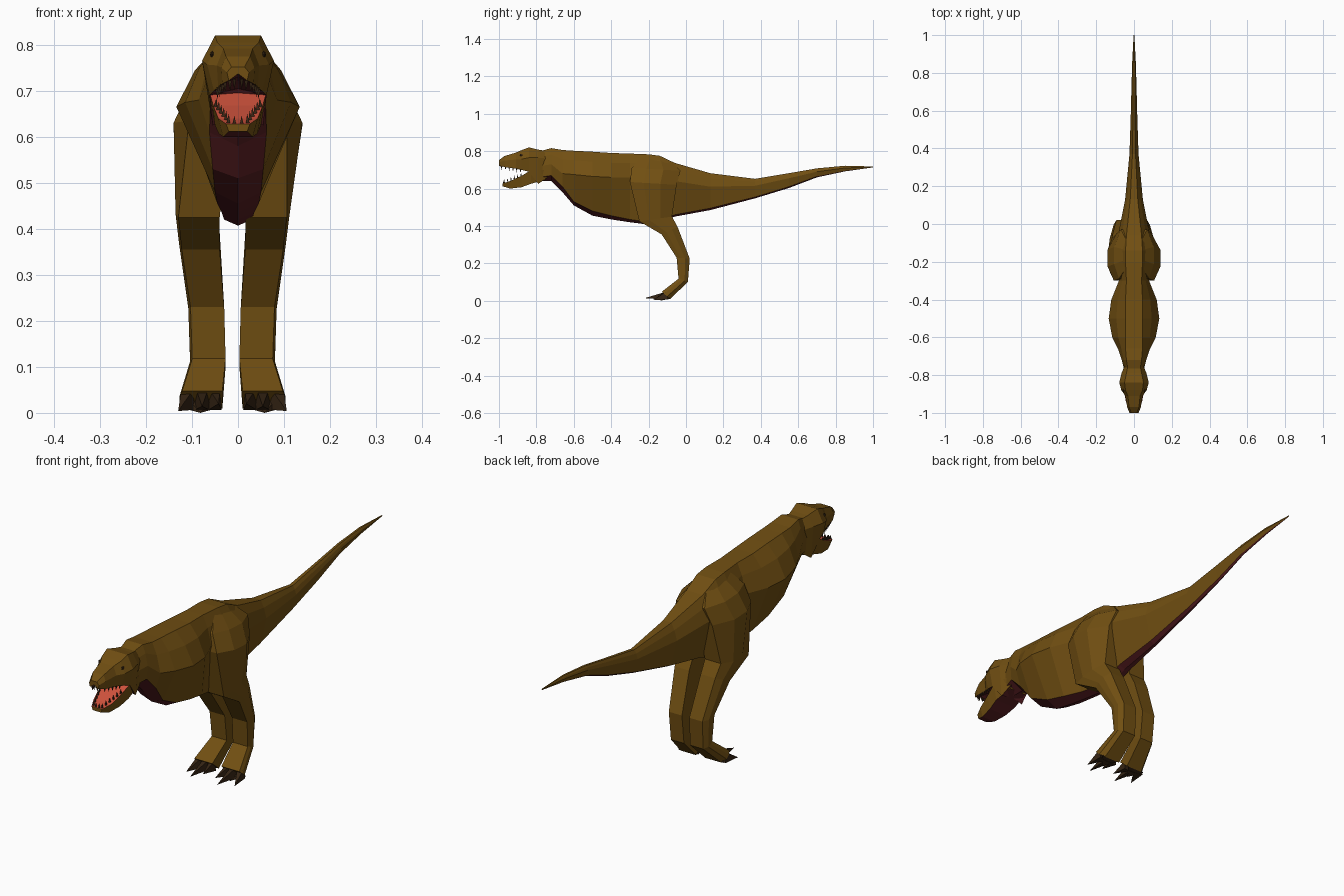
import bpy, bmesh, math
from mathutils import Vector


def material(name, rgb):
    m = bpy.data.materials.new(name)
    m.diffuse_color = (*rgb, 1)
    return m


HIDE = material("brown_hide", (0.165, 0.078, 0.006))
BELLY = material("maroon_belly", (0.105, 0.014, 0.017))
MOUTH = material("salmon_mouth", (0.62, 0.085, 0.045))
CLAW = material("dark_claw", (0.036, 0.018, 0.007))


def make(name, bm, mats):
    bmesh.ops.recalc_face_normals(bm, faces=bm.faces)
    me = bpy.data.meshes.new(name)
    bm.to_mesh(me)
    bm.free()
    for m in mats:
        me.materials.append(m)
    ob = bpy.data.objects.new(name, me)
    bpy.context.collection.objects.link(ob)
    return ob


def loft(name, rings, mats, strips={}):
    """Skin closed rings; strips maps a ring segment to a material slot."""
    bm = bmesh.new()
    loops = [[bm.verts.new(p) for p in r] for r in rings]
    n = len(loops[0])
    for a, b in zip(loops, loops[1:]):
        for i in range(n):
            j = (i + 1) % n
            f = bm.faces.new((a[i], a[j], b[j], b[i]))
            f.material_index = strips.get(i, 0)
    bm.faces.new(loops[0])
    bm.faces.new(loops[-1])
    return make(name, bm, mats)


def mirrored(half, y, centre=None):
    """Ring from (x, z) points of the right half, top to bottom."""
    pts = [(x, y, z) for x, z in half]
    if centre is not None:
        pts.append((0, y, centre))
    return pts + [(-x, y, z) for x, z in reversed(half)]


def spikes(name, items):
    """Four-sided cones given as (base centre, tip, half width, half height)."""
    bm = bmesh.new()
    for base, tip, w, h in items:
        b, t = Vector(base), Vector(tip)
        d = (t - b).normalized()
        side = d.cross(Vector((0, 0, 1)) if abs(d.z) < 0.8 else Vector((0, 1, 0))).normalized()
        up = side.cross(d)
        vs = [bm.verts.new(b + side * w * p + up * h * q)
              for p, q in ((-1, -1), (1, -1), (0.7, 1), (-0.7, 1))]
        top = bm.verts.new(t)
        bm.faces.new(vs)
        for i in range(4):
            bm.faces.new((vs[i], vs[(i + 1) % 4], top))
    return make(name, bm, [CLAW])


# Neck, torso and tail: y, top z, top w, side z, side w, low z, low w, bottom z
body = [
    (-0.78, .800, .030, .72, .050, .66, .045, .640),
    (-0.72, .816, .040, .73, .065, .67, .060, .640),
    (-0.66, .806, .045, .68, .085, .61, .062, .580),
    (-0.60, .802, .045, .675, .115, .53, .055, .510),
    (-0.50, .797, .045, .665, .134, .48, .050, .455),
    (-0.40, .790, .045, .66, .120, .455, .045, .435),
    (-0.30, .787, .040, .66, .080, .435, .035, .420),
    (-0.20, .783, .045, .66, .090, .420, .030, .407),
    (-0.14, .775, .045, .66, .088, .430, .030, .420),
    (-0.06, .737, .040, .64, .085, .460, .030, .450),
    (0.13, .682, .020, .61, .047, .495, .020, .485),
    (0.37, .652, .008, .615, .024, .555, .012, .548),
    (0.55, .682, .006, .655, .018, .610, .008, .603),
    (0.70, .708, .005, .690, .014, .665, .006, .660),
    (0.85, .722, .004, .710, .010, .695, .004, .692),
    (1.00, .718, .001, .716, .002, .714, .001, .713),
]
rings = []
for y, zt, wt, zs, ws, zl, wl, zb in body:
    upper = (wt + (ws - wt) * 0.55, zs + (zt - zs) * 0.6)
    rings.append(mirrored([(wt, zt), upper, (ws, zs), (wl, zl)], y, zb))
loft("body_and_tail", rings, [HIDE, BELLY], {3: 1, 4: 1})

# Skull and snout: y, top z, top w, brow z, brow w, lip z, lip w
skull = [
    (-0.74, .800, .030, .76, .045, .66, .045),
    (-0.79, .808, .040, .765, .066, .625, .055),
    (-0.84, .820, .050, .765, .078, .690, .062),
    (-0.88, .805, .045, .757, .067, .700, .052),
    (-0.91, .792, .032, .755, .046, .706, .043),
    (-0.97, .774, .026, .750, .036, .715, .034),
    (-1.00, .752, .014, .740, .024, .722, .020),
]
loft("skull", [mirrored([(wt, zt), (wm, zm), (wb, zb)], y, zb + 0.015)
               for y, zt, wt, zm, wm, zb, wb in skull], [HIDE, BELLY], {2: 1, 3: 1})

# Lower jaw: y, top z, top w, bottom z, bottom w
jaw = [
    (-0.75, .700, .052, .648, .040),
    (-0.83, .697, .062, .625, .050),
    (-0.88, .668, .054, .607, .042),
    (-0.94, .640, .043, .600, .032),
    (-0.98, .628, .026, .612, .020),
]
loft("lower_jaw", [mirrored([(wt, zt), (wb, zb)], y) for y, zt, wt, zb, wb in jaw],
     [HIDE, BELLY, MOUTH], {1: 1, 3: 2})

# Teeth along both jaws
teeth = []
for s in (-1, 1):
    for i in range(6):
        t = i / 5
        y = -0.985 + 0.10 * t
        x = s * (0.018 + 0.028 * t ** 0.6)
        z = 0.722 - 0.018 * t
        teeth.append(((x, y, z), (x * 0.95, y, z - 0.022), 0.004, 0.004))
        y = -0.972 + 0.09 * t
        x = s * (0.021 + 0.028 * t)
        z = 0.630 + 0.035 * t
        teeth.append(((x, y, z), (x * 0.95, y, z + 0.020), 0.004, 0.004))
for x in (-0.008, 0.008):
    teeth.append(((x, -0.99, 0.726), (x, -0.985, 0.703), 0.004, 0.004))
    teeth.append(((x, -0.975, 0.627), (x, -0.975, 0.646), 0.004, 0.004))
spikes("teeth", teeth)

# Eyes under the brow
for s, side in ((-1, "left"), (1, "right")):
    bm = bmesh.new()
    bmesh.ops.create_uvsphere(bm, u_segments=8, v_segments=4, radius=0.009)
    bmesh.ops.scale(bm, vec=(0.5, 1, 0.8), verts=bm.verts)
    bmesh.ops.translate(bm, vec=(s * 0.056, -0.88, 0.779), verts=bm.verts)
    make(side + "_eye", bm, [CLAW])

# Legs, hip to ankle: front y, front z, back y, back z, inner x, outer x
leg = [
    (-0.24, .772, -0.08, .745, .020, .050),
    (-0.29, .710, -0.03, .695, .020, .105),
    (-0.30, .635, -0.05, .620, .020, .140),
    (-0.25, .425, -0.075, .450, .028, .124),
    (-0.13, .355, -0.045, .395, .028, .116),
    (-0.05, .230, 0.020, .225, .018, .096),
    (-0.04, .118, 0.010, .100, .015, .092),
    (-0.13, .048, -0.085, .010, .022, .115),
]


def lean(z):
    return -0.012 * (1 - min(1, max(0, (z - 0.42) / 0.2)))


for s, side in ((-1, "left"), (1, "right")):
    rings = []
    for i, (yf, zf, yb, zb, xi, xo) in enumerate(leg):
        bulge = 0.76 if i in (1, 2) else 0.95
        ring = []
        # inner front, outer front, two outer, outer back, inner back
        for t, x in ((0, xi), (0, xo * bulge), (0.3, xo), (0.65, xo),
                     (1, xo * (bulge - 0.1)), (1, xi)):
            ring.append((s * x + lean(zf), yf + (yb - yf) * t, zf + (zb - zf) * t))
        rings.append(ring)
    loft(side + "_leg", rings, [HIDE])
    # Three clawed toes, the middle one longest
    toes = [((s * bx - 0.012, -0.105, 0.027), (s * tx - 0.012, ty, tz), w, 0.021)
            for bx, tx, ty, tz, w in ((.038, .030, -.185, .020, .015),
                                      (.066, .066, -.222, .014, .017),
                                      (.098, .118, -.175, .004, .018))]
    spikes(side + "_toes", toes)
    # Heel pad reaching the ground
    spikes(side + "_heel", [((s * .07 - 0.012, -0.09, 0.022),
                             (s * .07 - 0.012, -0.14, 0.0), 0.04, 0.012)])
